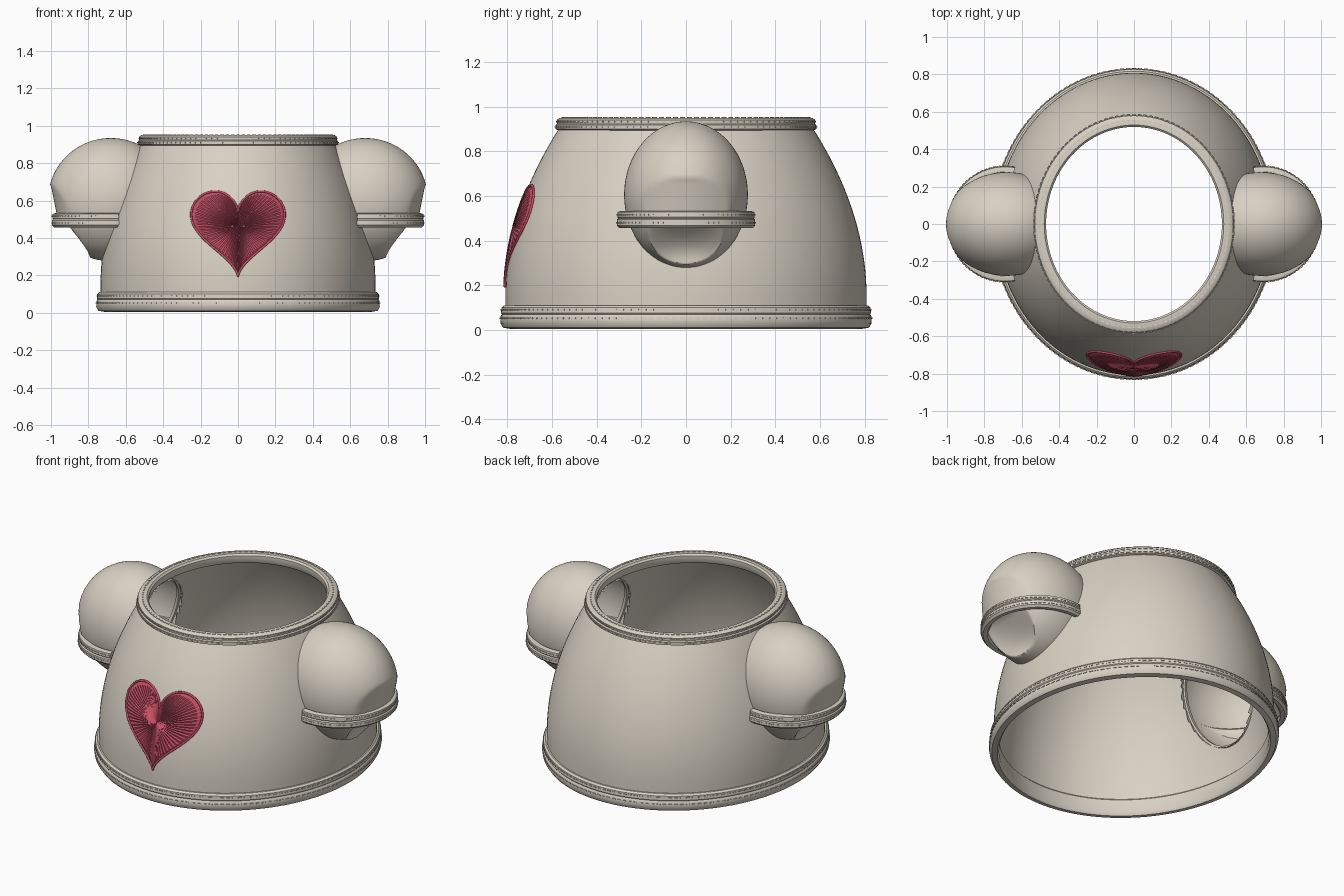
import bpy
import bmesh
from math import sin, cos, pi, sqrt, radians
from mathutils import Matrix, Vector

if "Cube" in bpy.data.objects:
    bpy.data.objects.remove(bpy.data.objects["Cube"])


def material(name, rgb):
    m = bpy.data.materials.new(name)
    m.use_nodes = True
    m.diffuse_color = (*rgb, 1)
    bsdf = m.node_tree.nodes["Principled BSDF"]
    bsdf.inputs["Base Color"].default_value = (*rgb, 1)
    bsdf.inputs["Roughness"].default_value = 0.8
    return m


CLOTH = material("beige cloth", (0.69, 0.64, 0.55))
RED = material("red thread", (0.56, 0.08, 0.13))
DEPTH = 1.1  # the body is a little deeper than wide


def finish(name, bm, mat, angle=40):
    mesh = bpy.data.meshes.new(name)
    bm.to_mesh(mesh)
    bm.free()
    ob = bpy.data.objects.new(name, mesh)
    bpy.context.collection.objects.link(ob)
    mesh.materials.append(mat)
    if angle:
        smooth(ob, angle)
    return ob


def smooth(ob, angle):
    bpy.ops.object.select_all(action='DESELECT')
    ob.select_set(True)
    bpy.context.view_layer.objects.active = ob
    bpy.ops.object.shade_smooth_by_angle(angle=radians(angle))


def body_radius(z):
    return 0.735 - 0.385 * max(0, z - 0.15) ** 2


def sweep(name, section, cx=0, start=0, span=2 * pi, steps=128):
    """Sweep a closed section of (x radius, y radius, z) round an ellipse."""
    bm = bmesh.new()
    full = span > 6.2
    rings = []
    for i in range(steps if full else steps + 1):
        a = start + span * i / steps
        rings.append([bm.verts.new((cx + rx * cos(a), ry * sin(a), z)) for rx, ry, z in section])
    n = len(section)
    for i in range(steps):
        p, q = rings[i], rings[(i + 1) % len(rings)]
        for j in range(n):
            k = (j + 1) % n
            bm.faces.new((p[j], q[j], q[k], p[k]))
    if not full:
        bm.faces.new(rings[0])
        bm.faces.new(rings[-1])
    bmesh.ops.recalc_face_normals(bm, faces=bm.faces)
    return finish(name, bm, CLOTH)


def stitches(name, rows, count, cx=0, start=0, span=2 * pi):
    """Rows of short raised dashes; each row is (x radius, y radius, z)."""
    bm = bmesh.new()
    for rx, ry, z in rows:
        for i in range(count):
            a = start + span * (i + 0.5) / count
            t = Vector((-rx * sin(a), ry * cos(a), 0))
            size = (t.length * abs(span) / count * 0.65, 0.008, 0.006)
            m = (Matrix.Translation((cx + rx * cos(a), ry * sin(a), z))
                 @ t.to_track_quat('X', 'Z').to_matrix().to_4x4()
                 @ Matrix.Diagonal((*size, 1)))
            bmesh.ops.create_cube(bm, size=1, matrix=m)
    finish(name, bm, CLOTH, 0)


def hem(r, pairs):
    return [(r + d, r * DEPTH + d, z) for d, z in pairs]


# Body shell, open at top and bottom
levels = [0.03 + 0.9 * i / 30 for i in range(31)]
outer = [(body_radius(z), body_radius(z) * DEPTH, z) for z in levels]
inner = [(rx - 0.02, ry - 0.02, z) for rx, ry, z in reversed(outer)]
body = sweep("body_shell", outer + inner)

# Padded hems with stitching
sweep("bottom_hem", hem(0.735, [(0.008, 0.11), (0.018, 0.1), (0.02, 0.075), (0.016, 0.07), (0.022, 0.062),
                                (0.023, 0.03), (0.01, 0.01), (-0.02, 0.005), (-0.03, 0.02), (-0.03, 0.1),
                                (-0.02, 0.11)]))
stitches("bottom_hem_stitches", hem(0.735, [(0.018, 0.09), (0.022, 0.052)]), 150)
sweep("top_hem", hem(0.49, [(0.03, 0.893), (0.045, 0.9), (0.045, 0.918), (0.038, 0.923), (0.04, 0.94),
                            (0.027, 0.95), (-0.01, 0.95), (-0.02, 0.94), (-0.02, 0.905), (-0.01, 0.893)]))
stitches("top_hem_stitches", hem(0.49, [(0.045, 0.909), (0.039, 0.932), (0.014, 0.95)]), 110)


# Side pods: puffed domes with a flattened outer patch and a scooped lower lip
def pod_blank(scale):
    bm = bmesh.new()
    bmesh.ops.create_uvsphere(bm, u_segments=96, v_segments=64, radius=1)
    for v in bm.verts:
        v.co = Vector((0.68 + v.co.x * 0.335 * scale, v.co.y * 0.277 * scale, 0.605 + v.co.z * 0.329 * scale))
    return bm


def mirror(bm, side):
    if side < 0:
        for v in bm.verts:
            v.co.x *= -1
        bmesh.ops.reverse_faces(bm, faces=bm.faces)


def in_body(p):
    r = body_radius(p.z) - 0.025
    return (p.x / r) ** 2 + (p.y / (r * DEPTH)) ** 2 < 1


for label, side in (("left", 1), ("right", -1)):
    bm = pod_blank(1)
    for v in bm.verts:
        x, y, z = v.co
        if z < 0.48:
            hollow = 0.045 * max(0, 1 - (y / 0.2) ** 2) * sin(pi * min(1, (z - 0.27) / 0.21))
            v.co.x = min(x, 0.8 + 0.1 * (z - 0.28) / 0.17 - hollow)
        elif z < 0.68:
            v.co.x = min(x, 1.0 - 0.2 * (0.68 - z) - 1.6 * y * y)
    gone = []
    for f in bm.faces:
        xs = [v.co.x for v in f.verts]
        zs = [v.co.z for v in f.verts]
        shelf = min(zs) < 0.48 <= max(zs) and max(xs) - min(xs) > 0.05
        if shelf or all(in_body(v.co) for v in f.verts):
            gone.append(f)
    bmesh.ops.delete(bm, geom=gone, context='FACES')
    mirror(bm, side)
    finish(label + "_pod", bm, CLOTH, 50)

    # Opening from the body into the pod
    bm = pod_blank(0.96)
    mirror(bm, side)
    cutter = finish(label + "_pod_cutter", bm, CLOTH)
    cutter.hide_render = True
    cut = body.modifiers.new("pod_opening", 'BOOLEAN')
    cut.operation = 'DIFFERENCE'
    cut.solver = 'EXACT'
    cut.object = cutter
    bpy.context.view_layer.objects.active = body
    bpy.ops.object.modifier_apply(modifier=cut.name)
    bpy.data.objects.remove(cutter)

    # Stitched band round the pod opening
    begin = radians(-100) + (pi if side < 0 else 0)
    arc = radians(200)
    band = [(0.285 + d, 0.29 + d, z) for d, z in
            [(0.004, 0.532), (0.016, 0.528), (0.018, 0.505), (0.014, 0.5), (0.02, 0.494), (0.02, 0.468),
             (0.008, 0.456), (-0.015, 0.458), (-0.025, 0.47), (-0.025, 0.52), (-0.012, 0.532)]]
    sweep(label + "_pod_band", band, side * 0.69, begin, arc, 64)
    stitches(label + "_pod_stitches", [(0.302, 0.307, 0.516), (0.304, 0.309, 0.48)], 44,
             side * 0.69, begin, arc)
smooth(body, 40)


# Embroidered heart following the front of the body
def on_front(x, z, lift):
    r = body_radius(z)
    return Vector((x, -r * DEPTH * sqrt(1 - (x / r) ** 2) - lift, z))


def heart(t, s):
    x = 16 * sin(t) ** 3
    z = 13 * cos(t) - 5 * cos(2 * t) - 2 * cos(3 * t) - cos(4 * t)
    return 0.0159 * x * s, 0.462 + 0.0159 * z * s


bm = bmesh.new()
COUNT, RINGS = 180, 10
middle = bm.verts.new(on_front(0, 0.462, 0.008))
rings = []
for k in range(1, RINGS + 1):
    s = k / RINGS
    rings.append([bm.verts.new(on_front(*heart(2 * pi * i / COUNT, s),
                                        -0.002 if k == RINGS else 0.007 + 0.004 * (i % 2)))
                  for i in range(COUNT)])
for i in range(COUNT):
    j = (i + 1) % COUNT
    bm.faces.new((middle, rings[0][i], rings[0][j]))
    for p, q in zip(rings, rings[1:]):
        bm.faces.new((p[i], q[i], q[j], p[j]))
bmesh.ops.recalc_face_normals(bm, faces=bm.faces)
if sum(f.normal.y for f in bm.faces) > 0:
    bmesh.ops.reverse_faces(bm, faces=bm.faces)
finish("heart_patch", bm, RED, 0)

# Corded edge of the heart
curve = bpy.data.curves.new("heart_edge", 'CURVE')
curve.dimensions = '3D'
curve.bevel_depth = 0.006
curve.bevel_resolution = 2
spline = curve.splines.new('POLY')
spline.points.add(COUNT - 1)
for i, p in enumerate(spline.points):
    p.co = (*on_front(*heart(2 * pi * i / COUNT, 0.985), 0.004), 1)
spline.use_cyclic_u = True
curve.materials.append(RED)
edge = bpy.data.objects.new("heart_edge", curve)
bpy.context.collection.objects.link(edge)
